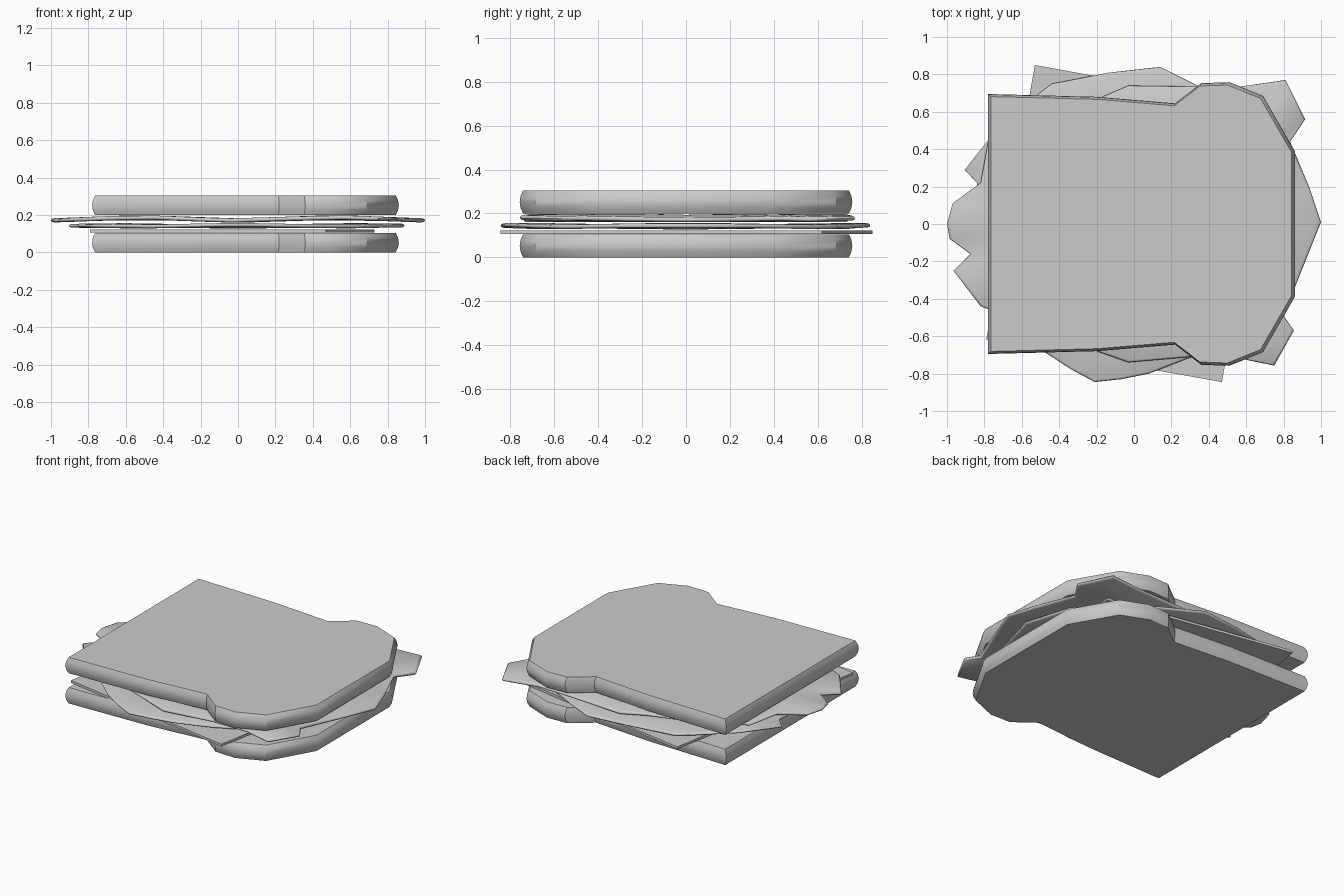
import bpy, bmesh, math

if "Cube" in bpy.data.objects:
    bpy.data.objects.remove(bpy.data.objects["Cube"])


def loft(name, outline, levels, wave=None, angle=35):
    """Skin rings of one outline; levels are (scale, z), scale 0 closes to a point."""
    bm = bmesh.new()
    rings = []
    for s, z in levels:
        pts = [(0, 0)] if s == 0 else [(x * s, y * s) for x, y in outline]
        rings.append([bm.verts.new((x, y, z + (wave(x, y) if wave else 0))) for x, y in pts])
    n = len(outline)
    for a, b in zip(rings, rings[1:]):
        for i in range(n):
            j = (i + 1) % n
            if len(a) == 1:
                bm.faces.new((a[0], b[j], b[i]))
            elif len(b) == 1:
                bm.faces.new((a[i], a[j], b[0]))
            else:
                bm.faces.new((a[i], a[j], b[j], b[i]))
    for r in (rings[0], rings[-1]):
        if len(r) > 1:
            bm.faces.new(r)
    bmesh.ops.recalc_face_normals(bm, faces=bm.faces)
    mesh = bpy.data.meshes.new(name)
    bm.to_mesh(mesh)
    bm.free()
    ob = bpy.data.objects.new(name, mesh)
    bpy.context.collection.objects.link(ob)
    bpy.ops.object.select_all(action='DESELECT')
    ob.select_set(True)
    bpy.context.view_layer.objects.active = ob
    bpy.ops.object.shade_smooth_by_angle(angle=math.radians(angle))
    return ob


# Two slices of bread: mirrored half outline, bulging crust
half = [(0.86, 0.39), (0.69, 0.685), (0.51, 0.758), (0.36, 0.753),
        (0.22, 0.645), (-0.2, 0.68), (-0.78, 0.695)]
slice_outline = half + [(x, -y) for x, y in reversed(half)]
crust = [(0.98, 0), (0.995, 0.026), (1.0, 0.052), (0.995, 0.079), (0.98, 0.105)]
for name, base in (("bottom_bread", 0), ("top_bread", 0.2)):
    loft(name, slice_outline, [(s, z + base) for s, z in crust])

# Thin, slightly turned cheese sheet
cheese_outline = [(0.73, 0.62), (-0.53, 0.85), (-0.79, -0.62), (0.47, -0.845)]
loft("cheese", cheese_outline, [(1, 0.106), (1, 0.122)])

# Two ragged wavy lettuce leaves with rounded rims
lower_outline = [(0.34, 0.74), (0.14, 0.84), (-0.13, 0.81), (-0.44, 0.75), (-0.53, 0.68),
                 (-0.74, 0.5), (-0.905, 0.29), (-0.84, 0.22), (-0.86, -0.15), (-0.74, -0.45),
                 (-0.47, -0.69), (-0.34, -0.775), (-0.21, -0.845), (-0.07, -0.83),
                 (0.08, -0.80), (0.31, -0.71), (0.62, -0.55), (0.8, -0.28),
                 (0.89, 0.05), (0.8, 0.35), (0.6, 0.6)]
upper_outline = [(1.0, 0.01), (0.94, 0.19), (0.835, 0.44), (0.915, 0.56), (0.81, 0.77),
                 (0.57, 0.735), (0.33, 0.735), (-0.03, 0.74), (-0.17, 0.68), (-0.5, 0.6),
                 (-0.78, 0.44), (-0.82, 0.22), (-0.97, 0.11), (-1.0, 0.0), (-0.985, -0.08),
                 (-0.875, -0.16), (-0.965, -0.25), (-0.82, -0.44), (-0.72, -0.48),
                 (-0.45, -0.6), (-0.2, -0.68), (-0.03, -0.74), (0.31, -0.71), (0.57, -0.72),
                 (0.75, -0.757), (0.855, -0.57), (0.8, -0.49), (0.92, -0.19)]


def leaf_levels(z, t):
    upper = [(0, t), (0.35, t), (0.7, t), (0.985, t), (0.996, t * 0.6)]
    return [(s, z + h) for s, h in upper] + [(1, z)] + [(s, z - h) for s, h in reversed(upper)]


loft("lower_lettuce", lower_outline, leaf_levels(0.142, 0.01),
     lambda x, y: -0.005 * math.cos(5 * x) * math.cos(4 * y), 60)
loft("upper_lettuce", upper_outline, leaf_levels(0.179, 0.011),
     lambda x, y: -0.008 * math.cos(6 * x), 60)
